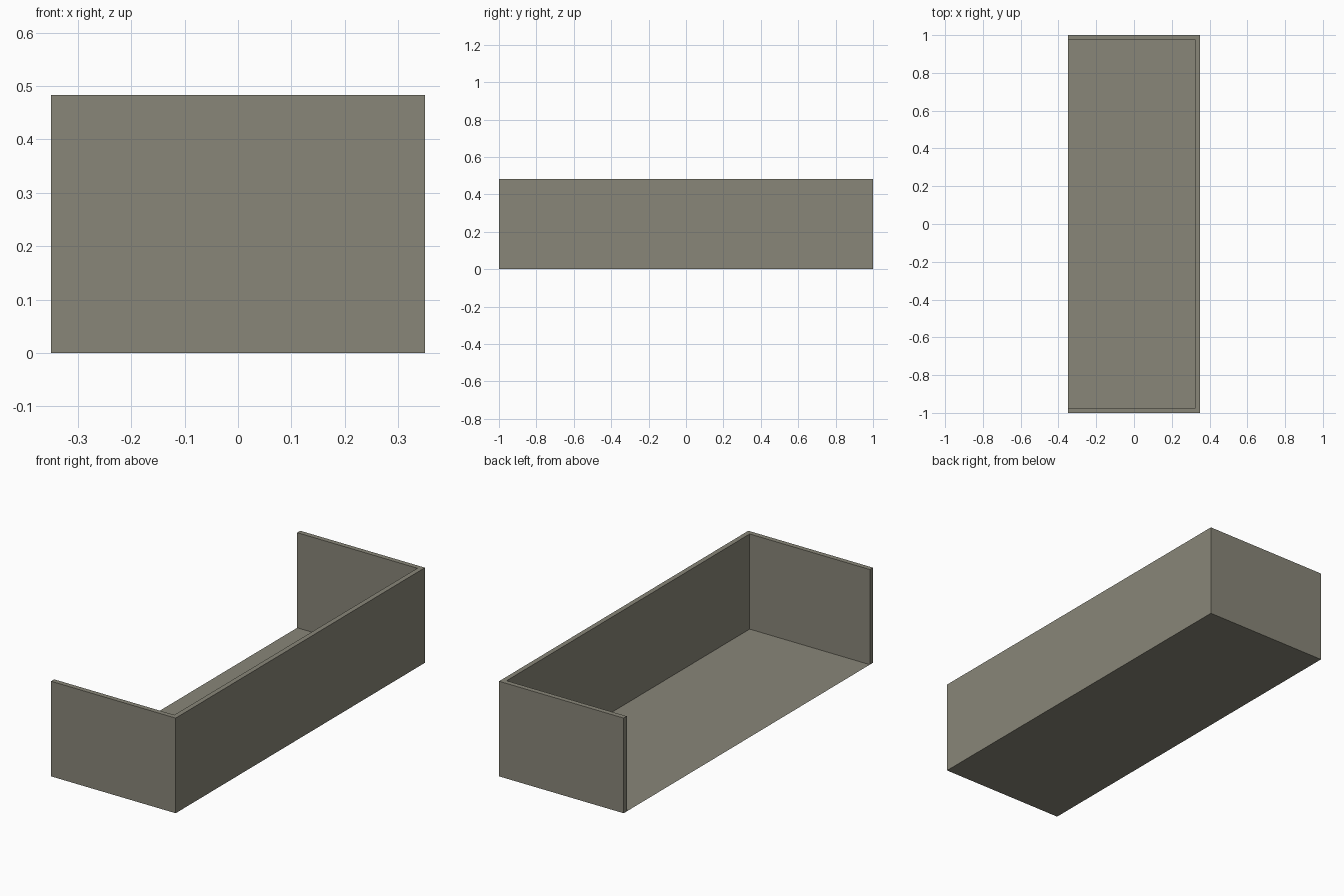
import bpy

cube = bpy.data.objects.get("Cube")
if cube:
    bpy.data.objects.remove(cube, do_unlink=True)

W, L, H, T = 0.35, 1.0, 0.483, 0.025  # half width, half length, height, wall

# Single warm grey finish
grey = bpy.data.materials.new("warm_grey")
colour = (0.25, 0.24, 0.19, 1)
grey.diffuse_color = colour
grey.use_nodes = True
grey.node_tree.nodes["Principled BSDF"].inputs["Base Color"].default_value = colour


def add_mesh(name, verts, faces):
    mesh = bpy.data.meshes.new(name)
    mesh.from_pydata(verts, [], faces)
    mesh.materials.append(grey)
    obj = bpy.data.objects.new(name, mesh)
    bpy.context.collection.objects.link(obj)
    return obj


# Thin floor sheet
add_mesh("floor", [(-W, -L, 0), (W, -L, 0), (W, L, 0), (-W, L, 0)], [(0, 1, 2, 3)])

# U-shaped wall, open on one long side
outline = [(-W, -L), (W, -L), (W, L), (-W, L),
           (-W, L - T), (W - T, L - T), (W - T, T - L), (-W, T - L)]
n = len(outline)
verts = [(x, y, z) for z in (0, H) for x, y in outline]
sides = [(i, (i + 1) % n, (i + 1) % n + n, i + n) for i in range(n)]
rim = [(n, n + 1, n + 6, n + 7), (n + 1, n + 2, n + 5, n + 6), (n + 2, n + 3, n + 4, n + 5)]
add_mesh("surrounding_wall", verts, sides + rim)
